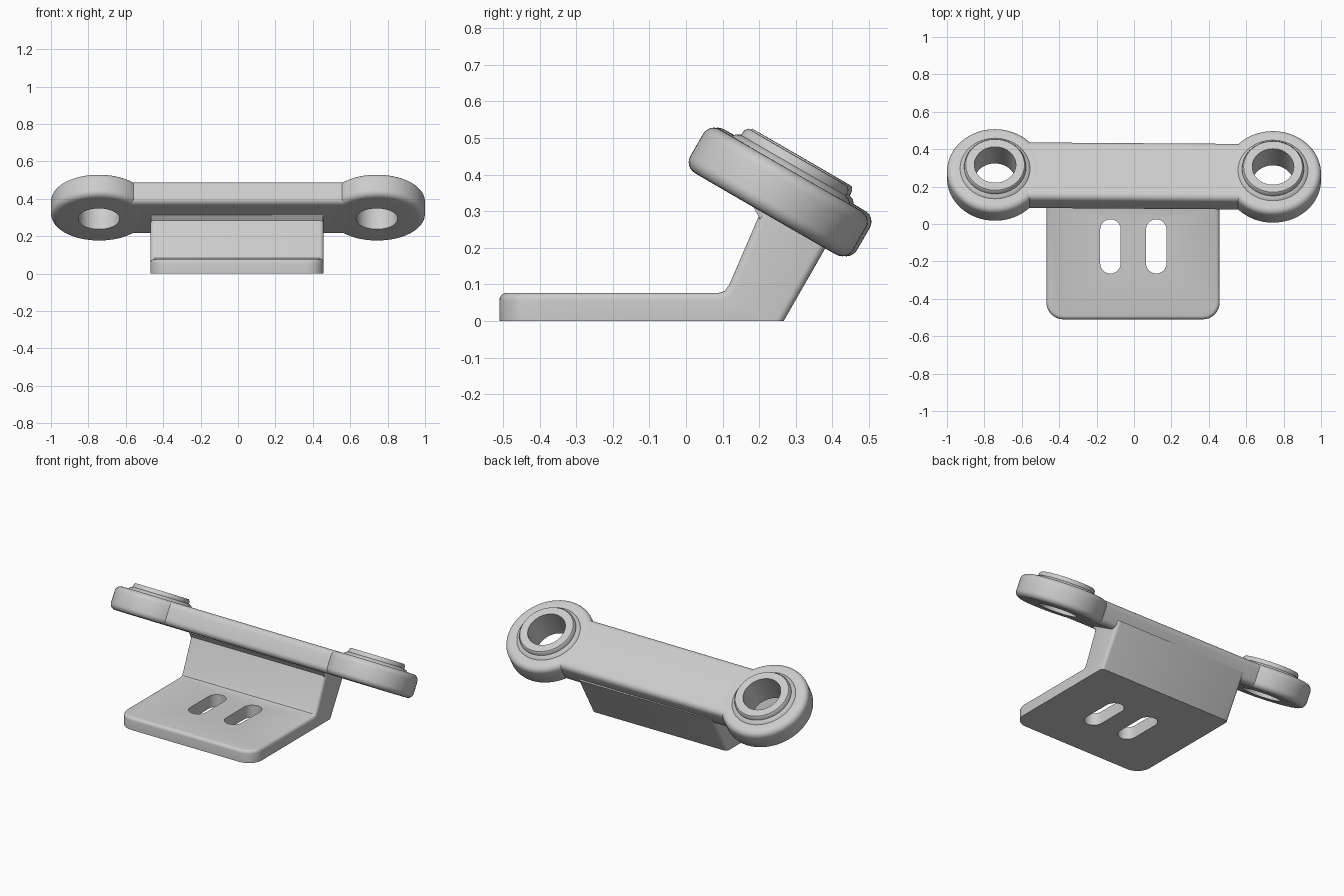
import bpy, bmesh, math
from mathutils import Matrix

cube = bpy.data.objects.get("Cube")
if cube:
    bpy.data.objects.remove(cube, do_unlink=True)

grey = bpy.data.materials.new("light_grey")
grey.use_nodes = True
COLOUR = (0.6, 0.6, 0.6, 1)
grey.diffuse_color = COLOUR
grey.node_tree.nodes["Principled BSDF"].inputs["Base Color"].default_value = COLOUR


def finish(name, bm, matrix=Matrix(), smooth=True):
    bmesh.ops.recalc_face_normals(bm, faces=bm.faces)
    mesh = bpy.data.meshes.new(name)
    bm.to_mesh(mesh)
    bm.free()
    mesh.materials.append(grey)
    obj = bpy.data.objects.new(name, mesh)
    bpy.context.collection.objects.link(obj)
    obj.matrix_world = matrix
    if smooth:
        smooth_shade(obj)
    return obj


def smooth_shade(obj):
    bpy.ops.object.select_all(action="DESELECT")
    obj.select_set(True)
    bpy.context.view_layer.objects.active = obj
    bpy.ops.object.shade_smooth_by_angle(angle=math.radians(35))


def prism(points, extrude):
    """Extrude a closed outline of 3D points along a vector."""
    bm = bmesh.new()
    face = bm.faces.new([bm.verts.new(p) for p in points])
    ext = bmesh.ops.extrude_face_region(bm, geom=[face])
    moved = [g for g in ext["geom"] if isinstance(g, bmesh.types.BMVert)]
    bmesh.ops.translate(bm, verts=moved, vec=extrude)
    bmesh.ops.recalc_face_normals(bm, faces=bm.faces)
    return bm


def arc(cx, cy, r, start, end, steps):
    angles = [math.radians(start + (end - start) * i / steps) for i in range(steps + 1)]
    return [(cx + r * math.cos(a), cy + r * math.sin(a)) for a in angles]


def lathe(profile, sides):
    """Spin a closed (radius, height) loop around z."""
    bm = bmesh.new()
    rings = []
    for i in range(sides):
        a = math.tau * i / sides
        rings.append([bm.verts.new((r * math.cos(a), r * math.sin(a), z)) for r, z in profile])
    n = len(profile)
    for i in range(sides):
        a, b = rings[i], rings[(i + 1) % sides]
        for j in range(n):
            k = (j + 1) % n
            bm.faces.new((a[j], b[j], b[k], a[k]))
    return bm


# Tilted head: two eyelets joined by a bar
HALF_T, RADIUS, ROUND = 0.069, 0.257, 0.034
HOLE, EYE_X, BAR_HALF = 0.111, 0.743, 0.177
head = (Matrix.Translation((0, 0.257, 0.3525))
        @ Matrix.Rotation(math.radians(-0.4), 4, "Z")
        @ Matrix.Rotation(math.radians(-30), 4, "X"))

eye_profile = [(HOLE, -HALF_T)]
eye_profile += arc(RADIUS - ROUND, ROUND - HALF_T, ROUND, -90, 0, 6)
eye_profile += arc(RADIUS - ROUND, HALF_T - ROUND, ROUND, 0, 90, 6)
# Stepped collar around the hole
eye_profile += [(0.187, HALF_T), (0.178, 0.079), (0.166, 0.084), (0.164, 0.1),
                (0.157, 0.109), (HOLE, 0.109)]
for side, name in ((1, "left_eyelet"), (-1, "right_eyelet")):
    finish(name, lathe(eye_profile, 64), head @ Matrix.Translation((side * EYE_X, 0, 0)))

bar_half_x = EYE_X - 0.13
bar_half_z = HALF_T - 0.0005
outline = []
for sy, sz, start in ((1, 1, 0), (-1, 1, 90), (-1, -1, 180), (1, -1, 270)):
    outline += arc(sy * (BAR_HALF - ROUND), sz * (bar_half_z - ROUND), ROUND, start, start + 90, 6)
finish("cross_bar", prism([(-bar_half_x, y, z) for y, z in outline], (2 * bar_half_x, 0, 0)), head)

# Bent bracket: flat foot and leaning leg
X0, X1, FRONT, FOOT_H = -0.468, 0.458, -0.51, 0.077
side_outline = [(FRONT, 0), (FRONT, FOOT_H), (0.09, FOOT_H), (0.106, 0.082), (0.1185, 0.1),
                (0.222, 0.34), (0.41, 0.25), (0.267, 0)]
bm = prism([(X0, y, z) for y, z in side_outline], (X1 - X0, 0, 0))
corners = [e for e in bm.edges if all(abs(v.co.y - FRONT) < 1e-4 for v in e.verts)
           and abs(e.verts[0].co.z - e.verts[1].co.z) > 0.01]
bmesh.ops.bevel(bm, geom=corners, offset=0.09, segments=8, profile=0.5, affect="EDGES")
bm.normal_update()
soft = [e for e in bm.edges if len(e.link_faces) == 2 and e.is_convex
        and e.calc_face_angle() > math.radians(40)
        and max(v.co.z for v in e.verts) > 0.01
        and min(v.co.z for v in e.verts) < 0.24]
bmesh.ops.bevel(bm, geom=soft, offset=0.02, segments=4, profile=0.5, affect="EDGES")
bracket = finish("bracket", bm, smooth=False)

# Two long mounting slots cut through the foot
for cx in (-0.126, 0.119):
    w = 0.055
    slot = arc(cx, 0.025 - w, w, 0, 180, 12) + arc(cx, -0.265 + w, w, 180, 360, 12)
    cutter = finish("slot_cutter", prism([(x, y, -0.1) for x, y in slot], (0, 0, 0.3)), smooth=False)
    cutter.hide_render = True
    mod = bracket.modifiers.new("slot", "BOOLEAN")
    mod.operation, mod.solver, mod.object = "DIFFERENCE", "EXACT", cutter
    bpy.ops.object.select_all(action="DESELECT")
    bpy.context.view_layer.objects.active = bracket
    bpy.ops.object.modifier_apply(modifier=mod.name)
    bpy.data.objects.remove(cutter, do_unlink=True)
smooth_shade(bracket)

# Small flare where the leg meets the bar
flare = [(0.202, 0.278), (0.183, 0.314), (0.24, 0.33)]
finish("leg_flare", prism([(X0 + 0.004, y, z) for y, z in flare], (X1 - X0 - 0.008, 0, 0)))
